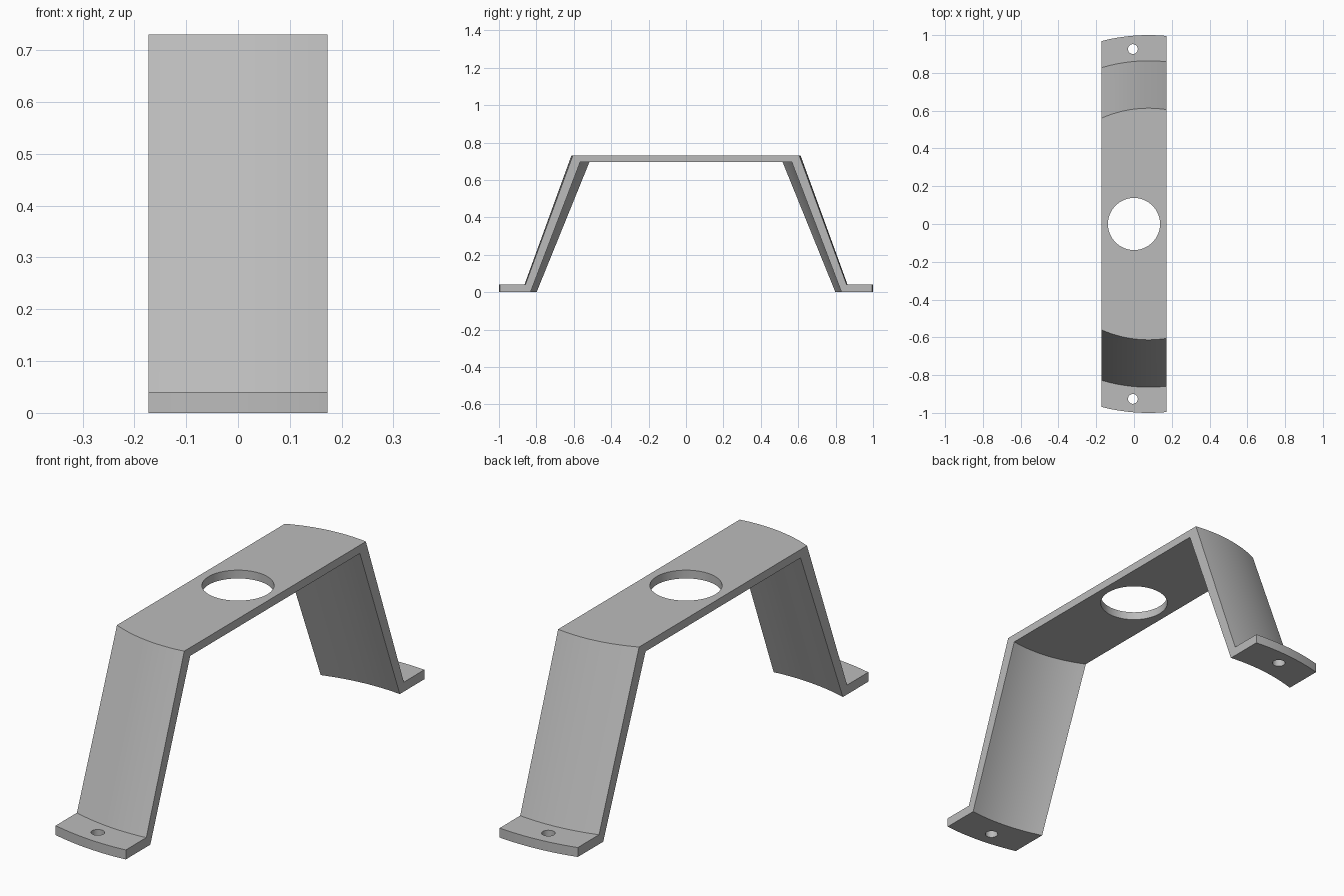
import bpy, bmesh, math

cube = bpy.data.objects.get("Cube")
if cube:
    bpy.data.objects.remove(cube, do_unlink=True)

HALF_WIDTH = 0.173   # half of the strap width
AXIS_X = 0.077       # axis that the curved legs are turned about
STRIPS = 16

# One side of the strap section as (radius, height): outside, then inside
OUTSIDE = [(1.0, 0.0), (1.0, 0.04), (0.864, 0.04), (0.613, 0.73)]
INSIDE = [(0.574, 0.695), (0.837, 0.0)]

grey = bpy.data.materials.new("grey metal")
grey.use_nodes = True
colour = (0.5, 0.5, 0.5, 1)
grey.diffuse_color = colour
grey.node_tree.nodes["Principled BSDF"].inputs["Base Color"].default_value = colour


def section(x):
    """Closed strap outline at one position across the width."""
    def side(points, sign):
        return [(x, sign * math.sqrt(r * r - (x - AXIS_X) ** 2), z) for r, z in points]
    return (side(OUTSIDE, -1) + side(OUTSIDE[::-1], 1)
            + side(INSIDE[::-1], 1) + side(INSIDE, -1))


# Bent strap: loft the section across the width
bm = bmesh.new()
rings = []
for i in range(STRIPS + 1):
    x = HALF_WIDTH * (2 * i / STRIPS - 1)
    rings.append([bm.verts.new(p) for p in section(x)])
count = len(rings[0])
for a, b in zip(rings, rings[1:]):
    for j in range(count):
        k = (j + 1) % count
        bm.faces.new((a[j], a[k], b[k], b[j]))
bm.faces.new(rings[0])
bm.faces.new(rings[-1][::-1])
bmesh.ops.recalc_face_normals(bm, faces=bm.faces)
mesh = bpy.data.meshes.new("bracket")
bm.to_mesh(mesh)
bm.free()
bracket = bpy.data.objects.new("bracket", mesh)
bpy.context.collection.objects.link(bracket)
mesh.materials.append(grey)


def drill(name, x, y, z, radius):
    """Cut a round vertical hole through the bracket."""
    bpy.ops.mesh.primitive_cylinder_add(vertices=64, radius=radius, depth=0.2,
                                        location=(x, y, z))
    cutter = bpy.context.object
    cutter.name = name
    cutter.hide_render = True
    cutter.data.materials.append(grey)
    cut = bracket.modifiers.new(name, "BOOLEAN")
    cut.operation = "DIFFERENCE"
    cut.solver = "EXACT"
    cut.object = cutter
    bpy.ops.object.select_all(action="DESELECT")
    bracket.select_set(True)
    bpy.context.view_layer.objects.active = bracket
    bpy.ops.object.modifier_apply(modifier=cut.name)
    bpy.data.objects.remove(cutter, do_unlink=True)


# Large centre hole and one screw hole in each foot
drill("centre_hole", 0, 0, 0.71, 0.138)
for sign in (-1, 1):
    drill("screw_hole", -0.006, sign * 0.926, 0.02, 0.026)

bpy.ops.object.shade_smooth_by_angle(angle=math.radians(30))
